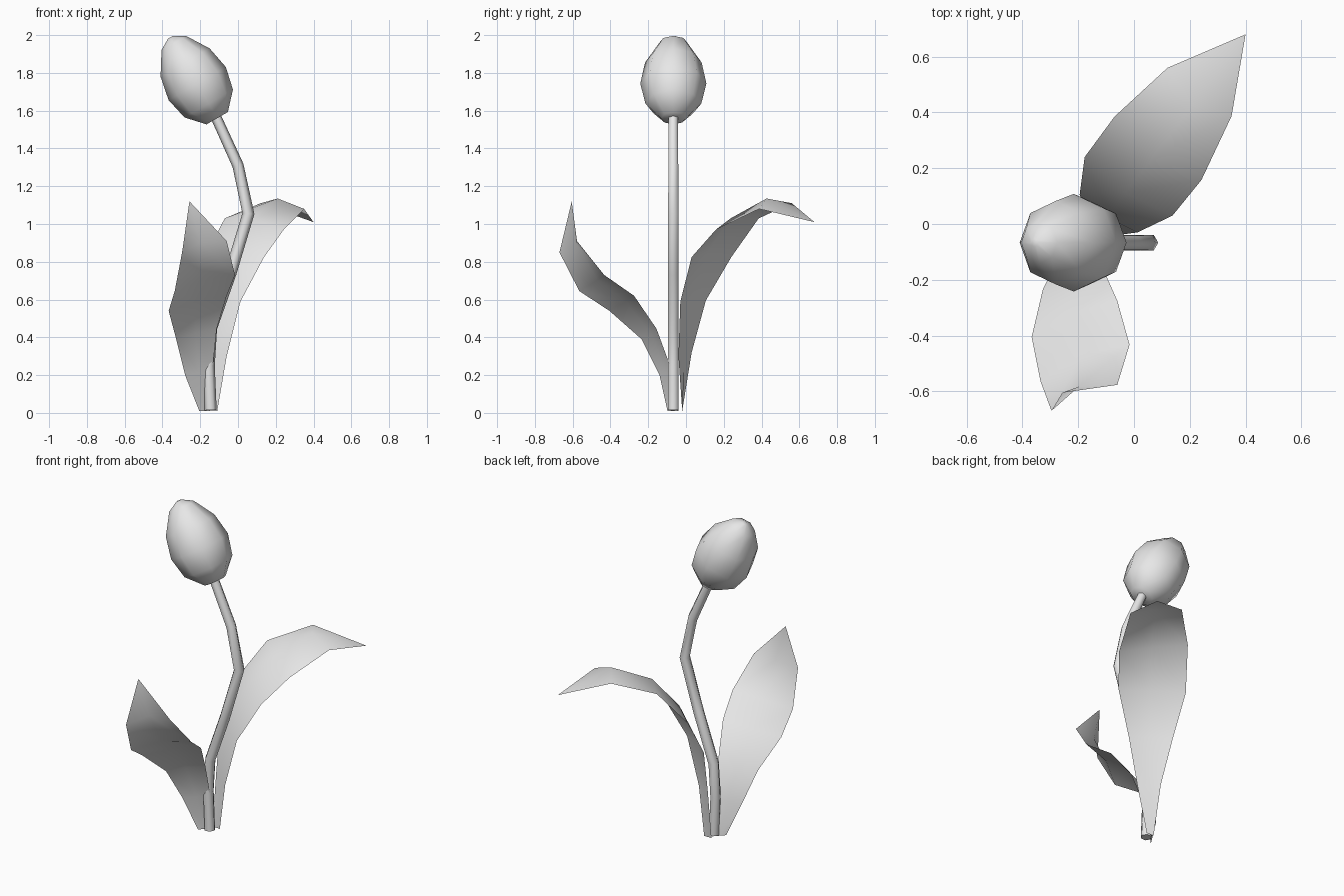
import bpy
import bmesh
from math import cos, sin, pi, radians
from mathutils import Vector

cube = bpy.data.objects.get("Cube")
if cube:
    bpy.data.objects.remove(cube, do_unlink=True)

# One plain grey for the whole plant
grey = bpy.data.materials.new("plain_grey")
grey.use_nodes = True
grey.diffuse_color = (0.8, 0.8, 0.8, 1)
grey.node_tree.nodes["Principled BSDF"].inputs["Base Color"].default_value = (0.8, 0.8, 0.8, 1)

DEPTH = Vector((0, 1, 0))
STEM_Y = -0.067


def finish(name, bm, sharp_angle):
    """Turn a bmesh into a smooth shaded object."""
    mesh = bpy.data.meshes.new(name)
    bm.to_mesh(mesh)
    bm.free()
    mesh.materials.append(grey)
    obj = bpy.data.objects.new(name, mesh)
    bpy.context.collection.objects.link(obj)
    bpy.ops.object.select_all(action="DESELECT")
    obj.select_set(True)
    bpy.context.view_layer.objects.active = obj
    bpy.ops.object.shade_smooth_by_angle(angle=radians(sharp_angle))
    return obj


def loft(name, points, radii, sides, sharp_angle):
    """Sweep a polygon along a path lying in the x-z plane."""
    bm = bmesh.new()
    rings = []
    last = len(points) - 1
    for i, (point, radius) in enumerate(zip(points, radii)):
        tangent = (points[min(i + 1, last)] - points[max(i - 1, 0)]).normalized()
        side = DEPTH.cross(tangent)
        ring = []
        for k in range(sides):
            a = 2 * pi * k / sides
            ring.append(bm.verts.new(point + radius * (cos(a) * side + sin(a) * DEPTH)))
        rings.append(ring)
    for low, high in zip(rings, rings[1:]):
        for k in range(sides):
            n = (k + 1) % sides
            bm.faces.new((low[k], low[n], high[n], high[k]))
    bm.faces.new(rings[0])
    bm.faces.new(rings[-1])
    bmesh.ops.recalc_face_normals(bm, faces=bm.faces)
    return finish(name, bm, sharp_angle)


def leaf(name, rows, tip, bulge):
    """Build a blade from pairs of edge points, with a raised midrib."""
    bm = bmesh.new()
    strips = []
    for i, (left, right) in enumerate(rows):
        left, right = Vector(left), Vector(right)
        lift = Vector(bulge) * max(0, i - 1) / (len(rows) - 2)
        middle = (left + right) / 2 + lift
        strips.append([bm.verts.new(p) for p in (left, middle, right)])
    for low, high in zip(strips, strips[1:]):
        for k in range(2):
            bm.faces.new((low[k], low[k + 1], high[k + 1], high[k]))
    end = bm.verts.new(tip)
    for k in range(2):
        bm.faces.new((strips[-1][k], strips[-1][k + 1], end))
    return finish(name, bm, 60)


# Stem: a bent tube that leans over at the top
stem_path = [(-0.145, 0.015), (-0.155, 0.25), (-0.142, 0.45), (-0.04, 0.74),
             (0.055, 1.055), (0.0, 1.31), (-0.125, 1.585)]
stem_points = [Vector((x, STEM_Y, z)) for x, z in stem_path]
loft("stem", stem_points, [0.032] * 5 + [0.03, 0.028], 6, 75)

# Flower bud: a faceted egg tilted with the stem
bud_base = Vector((-0.11, STEM_Y, 1.56))
bud_axis = Vector((-sin(radians(30)), 0, cos(radians(30))))
bud_profile = [(0, 0.065), (0.09, 0.148), (0.212, 0.175), (0.34, 0.15), (0.46, 0.075), (0.495, 0.015)]
loft("flower_bud", [bud_base + bud_axis * s for s, r in bud_profile],
     [r for s, r in bud_profile], 8, 60)

# Front leaf: rises and hooks upward at the end
leaf("front_leaf", [
    ((-0.15, -0.04, 0.01), (-0.205, -0.098, 0.01)),
    ((-0.135, -0.077, 0.23), (-0.28, -0.14, 0.2)),
    ((-0.113, -0.156, 0.445), (-0.327, -0.235, 0.39)),
    ((-0.06, -0.275, 0.62), (-0.367, -0.405, 0.54)),
    ((-0.016, -0.433, 0.73), (-0.335, -0.565, 0.645)),
    ((-0.06, -0.577, 0.91), (-0.296, -0.67, 0.85)),
], (-0.257, -0.605, 1.12), (-0.02, 0.04, 0.02))

# Back leaf: longer, arching over and drooping at the tip
leaf("back_leaf", [
    ((-0.16, -0.02, 0.01), (-0.11, -0.02, 0.01)),
    ((-0.17, 0.03, 0.32), (-0.06, -0.04, 0.3)),
    ((-0.195, 0.105, 0.595), (0.013, -0.03, 0.59)),
    ((-0.177, 0.24, 0.825), (0.138, 0.03, 0.825)),
    ((-0.07, 0.385, 1.03), (0.242, 0.158, 0.97)),
    ((0.12, 0.56, 1.11), (0.35, 0.387, 1.08)),
], (0.4, 0.68, 1.01), (-0.025, -0.047, 0.04))
